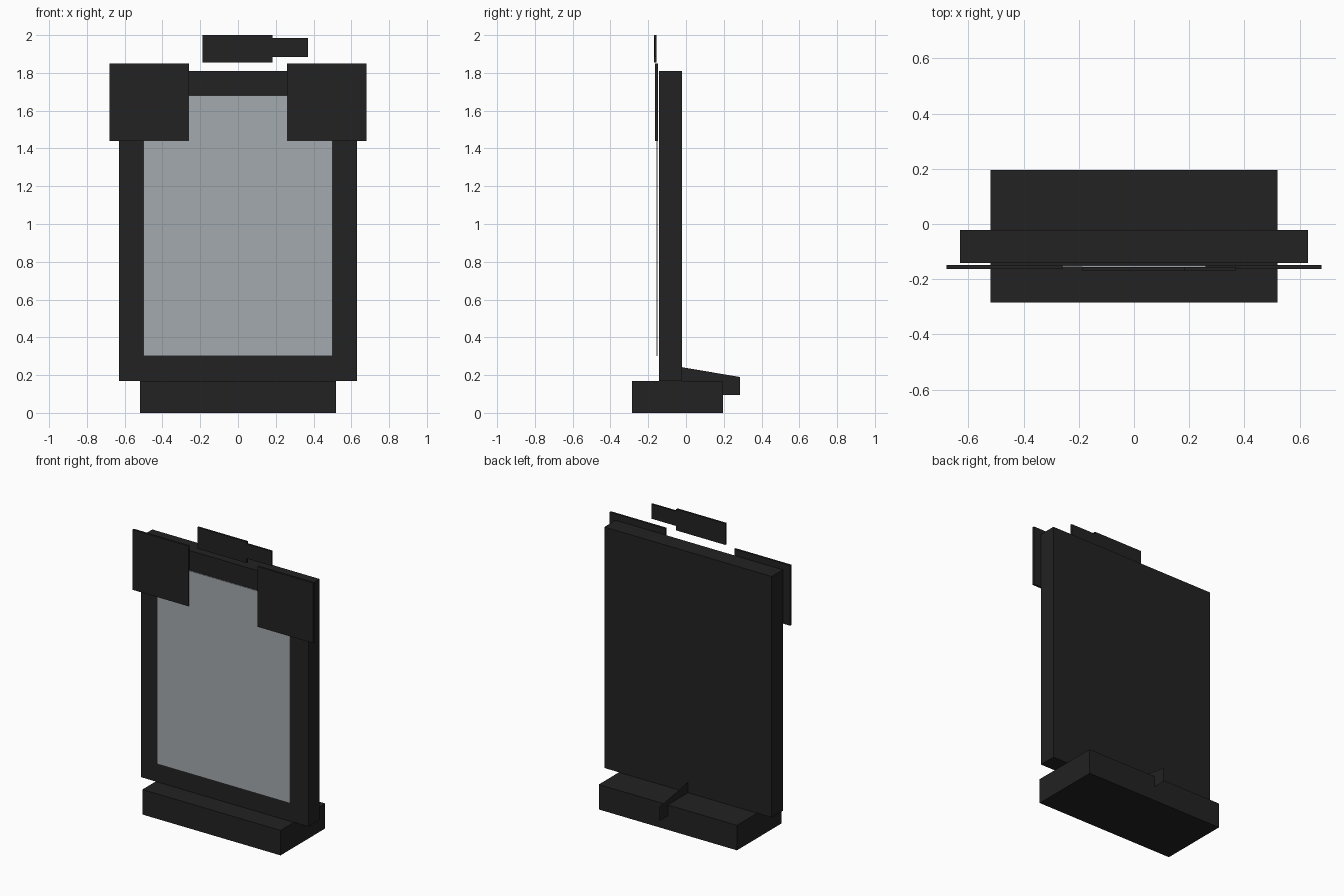
import bpy
import bmesh

cube = bpy.data.objects.get("Cube")
if cube:
    bpy.data.objects.remove(cube, do_unlink=True)


def material(name, rgb):
    mat = bpy.data.materials.new(name)
    mat.use_nodes = True
    mat.diffuse_color = (*rgb, 1)
    bsdf = next(n for n in mat.node_tree.nodes if n.type == "BSDF_PRINCIPLED")
    bsdf.inputs["Base Color"].default_value = (*rgb, 1)
    return mat


charcoal = material("charcoal", (0.016, 0.016, 0.016))
pale_grey = material("pale grey", (0.37, 0.40, 0.43))


def finish(bm, name, mat):
    mesh = bpy.data.meshes.new(name)
    bm.to_mesh(mesh)
    bm.free()
    mesh.materials.append(mat)
    obj = bpy.data.objects.new(name, mesh)
    bpy.context.collection.objects.link(obj)
    return obj


def box(name, x, y, z, mat=charcoal):
    """Box filling the given (low, high) range on each axis."""
    bm = bmesh.new()
    bmesh.ops.create_cube(bm, size=1)
    for v in bm.verts:
        v.co = [r[0] if c < 0 else r[1] for c, r in zip(v.co, (x, y, z))]
    return finish(bm, name, mat)


# Base and upright panel
box("base", (-0.52, 0.52), (-0.285, 0.195), (0, 0.17))
box("panel", (-0.63, 0.63), (-0.142, -0.022), (0.17, 1.81))

# Thin display sheet floating just ahead of the panel
box("screen", (-0.50, 0.50), (-0.156, -0.15), (0.30, 1.68), pale_grey)

# Square plates over the upper corners
for side, x in (("right", (-0.68, -0.26)), ("left", (0.26, 0.68))):
    box(side + "_corner_plate", x, (-0.163, -0.149), (1.44, 1.85))

# Floating top plate with its narrower extension
box("top_plate", (-0.187, 0.183), (-0.17, -0.156), (1.855, 2.0))
box("top_plate_extension", (0.183, 0.37), (-0.168, -0.156), (1.885, 1.985))

# Flat rear fin with a sloping top edge
bm = bmesh.new()
outline = [(-0.022, 0.095), (0.285, 0.095), (0.285, 0.19), (-0.022, 0.242)]
bm.faces.new([bm.verts.new((0, y, z)) for y, z in outline])
finish(bm, "rear_fin", charcoal)
